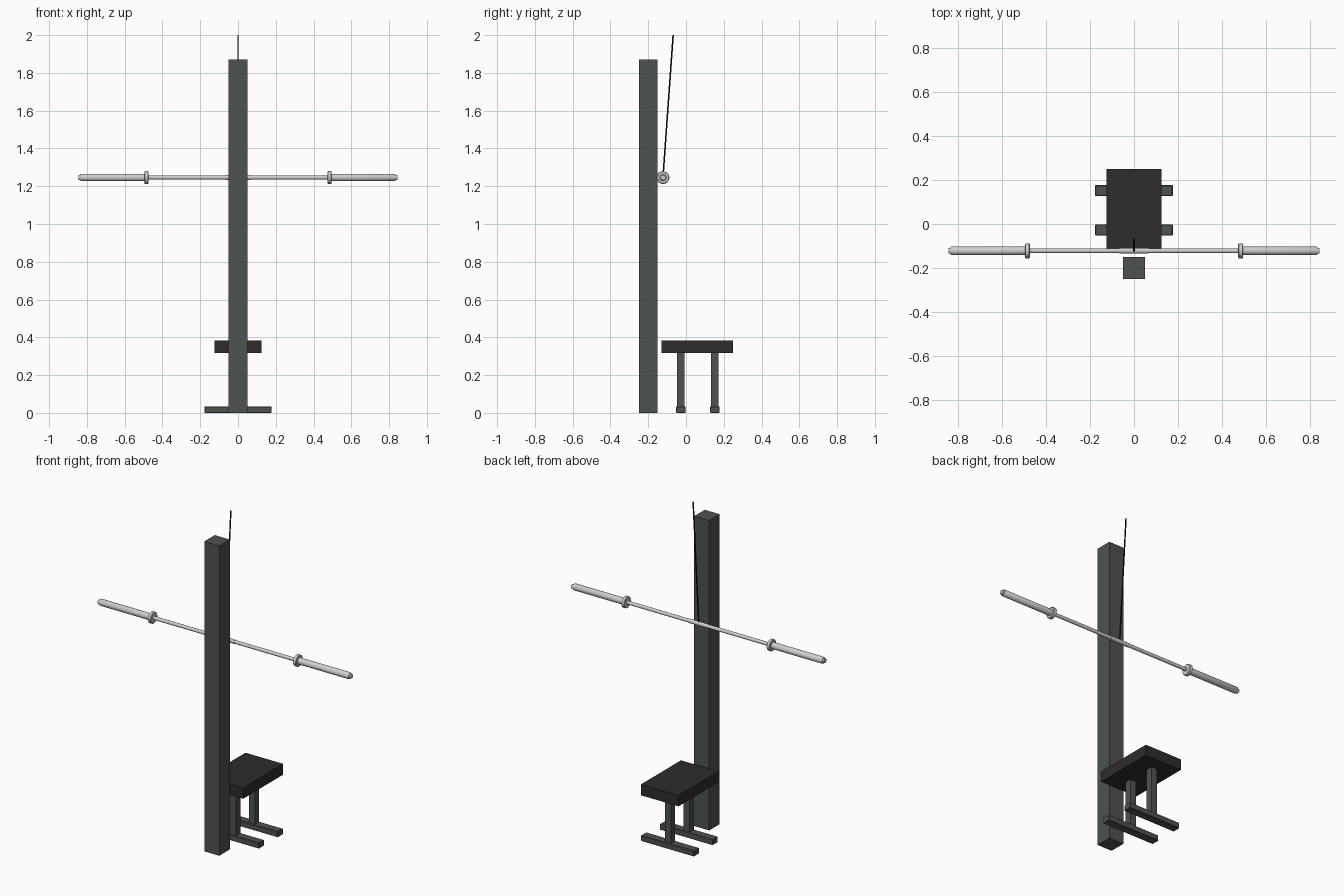
import bpy, bmesh, math
from mathutils import Vector

if "Cube" in bpy.data.objects:
    bpy.data.objects.remove(bpy.data.objects["Cube"])


def material(name, rgb):
    m = bpy.data.materials.new(name)
    m.diffuse_color = (*rgb, 1)
    m.use_nodes = True
    m.node_tree.nodes["Principled BSDF"].inputs["Base Color"].default_value = m.diffuse_color
    return m


STEEL = material("dark grey steel", (0.075, 0.086, 0.083))
PADDING = material("black padding", (0.026, 0.026, 0.026))
CHROME = material("light chrome", (0.62, 0.62, 0.62))
CABLE = material("black cable", (0.008, 0.008, 0.008))


def finish(name, bm, mat):
    bmesh.ops.recalc_face_normals(bm, faces=bm.faces)
    me = bpy.data.meshes.new(name)
    bm.to_mesh(me)
    bm.free()
    me.materials.append(mat)
    ob = bpy.data.objects.new(name, me)
    bpy.context.collection.objects.link(ob)
    return ob


def box(name, lo, hi, mat, bevel=0):
    bm = bmesh.new()
    bmesh.ops.create_cube(bm, size=1)
    for v in bm.verts:
        v.co = [a + (c + 0.5) * (b - a) for a, b, c in zip(lo, hi, v.co)]
    if bevel:
        bmesh.ops.bevel(bm, geom=bm.edges[:], offset=bevel, segments=1, affect='EDGES')
    return finish(name, bm, mat)


def lathe_x(name, profile, y, z, mat, n=24):
    """Turn (x, radius) points around the bar axis and cap both ends."""
    bm = bmesh.new()
    rings = [[bm.verts.new((x, y + r * math.cos(2 * math.pi * i / n),
                            z + r * math.sin(2 * math.pi * i / n)))
              for i in range(n)] for x, r in profile]
    for a, b in zip(rings, rings[1:]):
        for i in range(n):
            j = (i + 1) % n
            bm.faces.new((a[i], a[j], b[j], b[i]))
    bm.faces.new(rings[0])
    bm.faces.new(rings[-1])
    ob = finish(name, bm, mat)
    bpy.ops.object.select_all(action='DESELECT')
    bpy.context.view_layer.objects.active = ob
    ob.select_set(True)
    bpy.ops.object.shade_smooth_by_angle(angle=math.radians(35))
    return ob


# Upright post
box("upright_post", (-0.05, -0.25, 0), (0.05, -0.15, 1.87), STEEL)

# Bench: padded seat on two T-shaped supports
box("seat", (-0.125, -0.13, 0.318), (0.125, 0.25, 0.384), PADDING)
for label, y in (("front", -0.027), ("rear", 0.152)):
    box(label + "_leg", (-0.02, y - 0.02, 0.03), (0.02, y + 0.02, 0.32), STEEL)
    box(label + "_foot", (-0.177, y - 0.025, 0), (0.177, y + 0.025, 0.035), STEEL, 0.003)

# Barbell: slim shaft with centre grip, then collar and sleeve on each side
BAR_Y, BAR_Z = -0.122, 1.246
lathe_x("bar_shaft", [(-0.49, 0.0105), (0.49, 0.0105)], BAR_Y, BAR_Z, CHROME)
lathe_x("centre_grip", [(-0.065, 0.0122), (0.065, 0.0122)], BAR_Y, BAR_Z, CHROME)
for label, s in (("left", -1), ("right", 1)):
    collar = [(0.474, 0.030), (0.477, 0.034), (0.493, 0.034), (0.496, 0.030)]
    sleeve = [(0.49, 0.0195), (0.83, 0.0195), (0.834, 0.017),
              (0.834, 0.013), (0.844, 0.013)]
    lathe_x(label + "_collar", [(s * x, r) for x, r in collar], BAR_Y, BAR_Z, CHROME)
    lathe_x(label + "_sleeve", [(s * x, r) for x, r in sleeve], BAR_Y, BAR_Z, CHROME)

# Slanted pull cable rising from the bar
start, end = Vector((0, BAR_Y, BAR_Z)), Vector((0, -0.068, 2.0))
axis = end - start
bm = bmesh.new()
bmesh.ops.create_cone(bm, cap_ends=True, segments=10, radius1=0.004,
                      radius2=0.004, depth=axis.length)
cable = finish("pull_cable", bm, CABLE)
cable.location = (start + end) / 2
cable.rotation_euler = axis.to_track_quat('Z', 'Y').to_euler()
